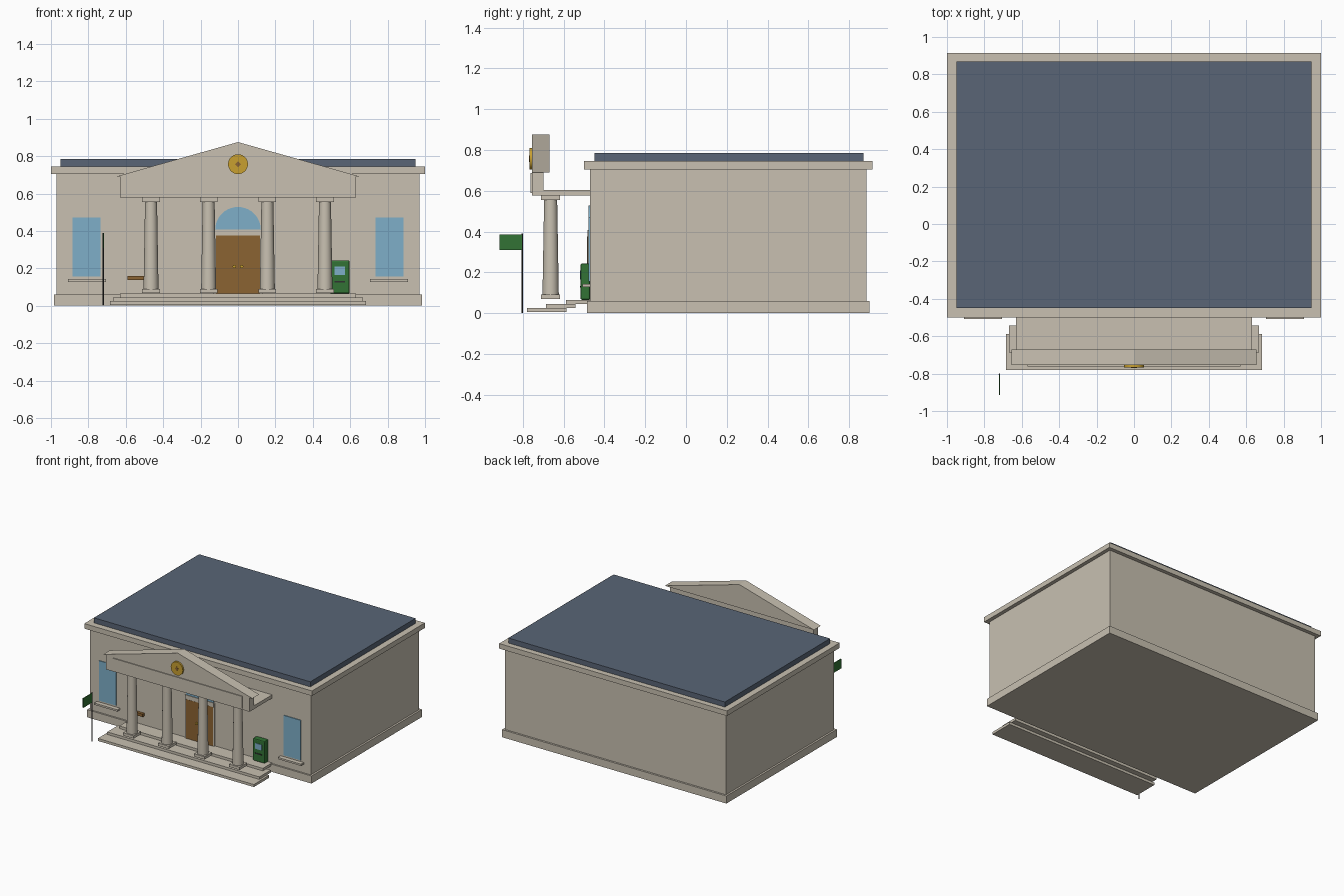
import bpy, bmesh, math
from mathutils import Matrix

cube = bpy.data.objects.get("Cube")
if cube:
    bpy.data.objects.remove(cube, do_unlink=True)


def material(name, r, g, b):
    m = bpy.data.materials.new(name)
    m.use_nodes = True
    m.diffuse_color = (r, g, b, 1)
    m.node_tree.nodes["Principled BSDF"].inputs["Base Color"].default_value = (r, g, b, 1)
    return m


STONE = material("stone", 0.58, 0.53, 0.44)
SLATE = material("slate_blue", 0.10, 0.13, 0.18)
GLASS = material("window_blue", 0.21, 0.43, 0.58)
WOOD = material("brown_wood", 0.26, 0.125, 0.032)
GREEN = material("green", 0.032, 0.17, 0.035)
GOLD = material("gold", 0.58, 0.35, 0.03)
DARK = material("dark_metal", 0.03, 0.03, 0.03)


def finish(name, bm, mat, smooth=False):
    bmesh.ops.recalc_face_normals(bm, faces=bm.faces)
    me = bpy.data.meshes.new(name)
    bm.to_mesh(me)
    bm.free()
    me.materials.append(mat)
    ob = bpy.data.objects.new(name, me)
    bpy.context.collection.objects.link(ob)
    if smooth:
        bpy.ops.object.select_all(action="DESELECT")
        ob.select_set(True)
        bpy.context.view_layer.objects.active = ob
        bpy.ops.object.shade_smooth_by_angle(angle=math.radians(35))
    return ob


def box(name, x, y, z, mat, bevel=0):
    """Box from (low, high) ranges along each axis."""
    bm = bmesh.new()
    bmesh.ops.create_cube(bm, size=1)
    for v in bm.verts:
        v.co = [r[0] if c < 0 else r[1] for c, r in zip(v.co, (x, y, z))]
    ob = finish(name, bm, mat)
    if bevel:
        mod = ob.modifiers.new("soft_edges", "BEVEL")
        mod.width = bevel
        mod.segments = 2
    return ob


def wide(name, half, y, z, mat):
    return box(name, (-half, half), y, z, mat)


def prism(name, outline, y, mat):
    """Extrude an (x, z) outline along y."""
    bm = bmesh.new()
    face = bm.faces.new([bm.verts.new((px, y[0], pz)) for px, pz in outline])
    ext = bmesh.ops.extrude_face_region(bm, geom=[face])["geom"]
    moved = [g for g in ext if isinstance(g, bmesh.types.BMVert)]
    bmesh.ops.translate(bm, verts=moved, vec=(0, y[1] - y[0], 0))
    return finish(name, bm, mat)


def round_part(name, at, r1, r2, depth, mat, facing_front=False, sides=24):
    bm = bmesh.new()
    bmesh.ops.create_cone(bm, cap_ends=True, segments=sides,
                          radius1=r1, radius2=r2, depth=depth)
    turn = Matrix.Rotation(math.pi / 2 if facing_front else 0, 4, "X")
    bm.transform(Matrix.Translation(at) @ turn)
    return finish(name, bm, mat, True)


# Main hall with plinth, cornice and roof
wide("plinth", 0.985, (-0.485, 0.9), (0, 0.06), STONE)
wide("hall_walls", 0.97, (-0.472, 0.885), (0.06, 0.705), STONE)
wide("cornice", 1.0, (-0.5, 0.915), (0.705, 0.745), STONE)
wide("roof", 0.95, (-0.45, 0.87), (0.745, 0.785), SLATE)

# Entrance steps
wide("lower_step", 0.685, (-0.78, -0.587), (0.005, 0.025), STONE)
wide("middle_step", 0.668, (-0.686, -0.543), (0.025, 0.045), STONE)
wide("upper_step", 0.63, (-0.588, -0.472), (0.045, 0.065), STONE)

# Columns
for i, x in enumerate((-0.465, -0.157, 0.157, 0.465), 1):
    square = (x - 0.047, x + 0.047)
    box(f"column_base_{i}", square, (-0.711, -0.617), (0.068, 0.09), STONE)
    round_part(f"column_shaft_{i}", (x, -0.664, 0.322), 0.04, 0.032, 0.466, STONE)
    box(f"column_capital_{i}", square, (-0.711, -0.617), (0.555, 0.578), STONE)

# Porch ceiling, beam and pediment
wide("porch_ceiling", 0.63, (-0.755, -0.472), (0.578, 0.605), STONE)
wide("porch_beam", 0.63, (-0.755, -0.7), (0.605, 0.69), STONE)
wide("frieze_panel", 0.57, (-0.762, -0.755), (0.59, 0.686), STONE)
prism("pediment", [(-0.655, 0.69), (0.655, 0.69), (0, 0.875)], (-0.755, -0.67), STONE)

# Round gold medallion with a plain dark inlay
round_part("medallion", (0, -0.761, 0.757), 0.053, 0.053, 0.014, GOLD, True, 32)
round_part("medallion_inlay", (0, -0.769, 0.757), 0.016, 0.016, 0.003, WOOD, True, 4)

# Double door with arched light above
for side, s in (("left", 1), ("right", -1)):
    box(f"{side}_door", sorted((0.001 * s, 0.118 * s)), (-0.485, -0.47), (0.065, 0.375), WOOD)
    box(f"{side}_door_jamb", sorted((0.118 * s, 0.13 * s)), (-0.482, -0.47), (0.065, 0.405), STONE)
    round_part(f"{side}_door_knob", (0.02 * s, -0.49, 0.21), 0.009, 0.009, 0.014, GOLD, True, 12)
wide("door_lintel", 0.125, (-0.484, -0.47), (0.375, 0.408), STONE)
arch = [(0.122 * math.cos(a), 0.406 + 0.122 * math.sin(a))
        for a in (math.pi * k / 20 for k in range(21))]
prism("arched_light", arch, (-0.479, -0.471), GLASS)

# Side windows with sills
for side, s in (("left", 1), ("right", -1)):
    box(f"{side}_window", sorted((0.735 * s, 0.885 * s)), (-0.478, -0.47), (0.155, 0.472), GLASS)
    box(f"{side}_window_sill", sorted((0.705 * s, 0.908 * s)), (-0.507, -0.47), (0.128, 0.142), STONE)

# Cash machine and wall shelf
box("cash_machine", (0.492, 0.597), (-0.518, -0.47), (0.065, 0.243), GREEN, 0.008)
box("cash_machine_screen", (0.515, 0.573), (-0.521, -0.515), (0.165, 0.21), GLASS)
box("cash_machine_slot", (0.515, 0.573), (-0.521, -0.515), (0.125, 0.133), DARK)
box("wall_shelf", (-0.59, -0.49), (-0.495, -0.47), (0.137, 0.16), WOOD)

# Street sign
round_part("sign_pole", (-0.72, -0.803, 0.195), 0.004, 0.004, 0.39, DARK, sides=12)
box("sign_board", (-0.723, -0.717), (-0.915, -0.803), (0.31, 0.385), GREEN)
